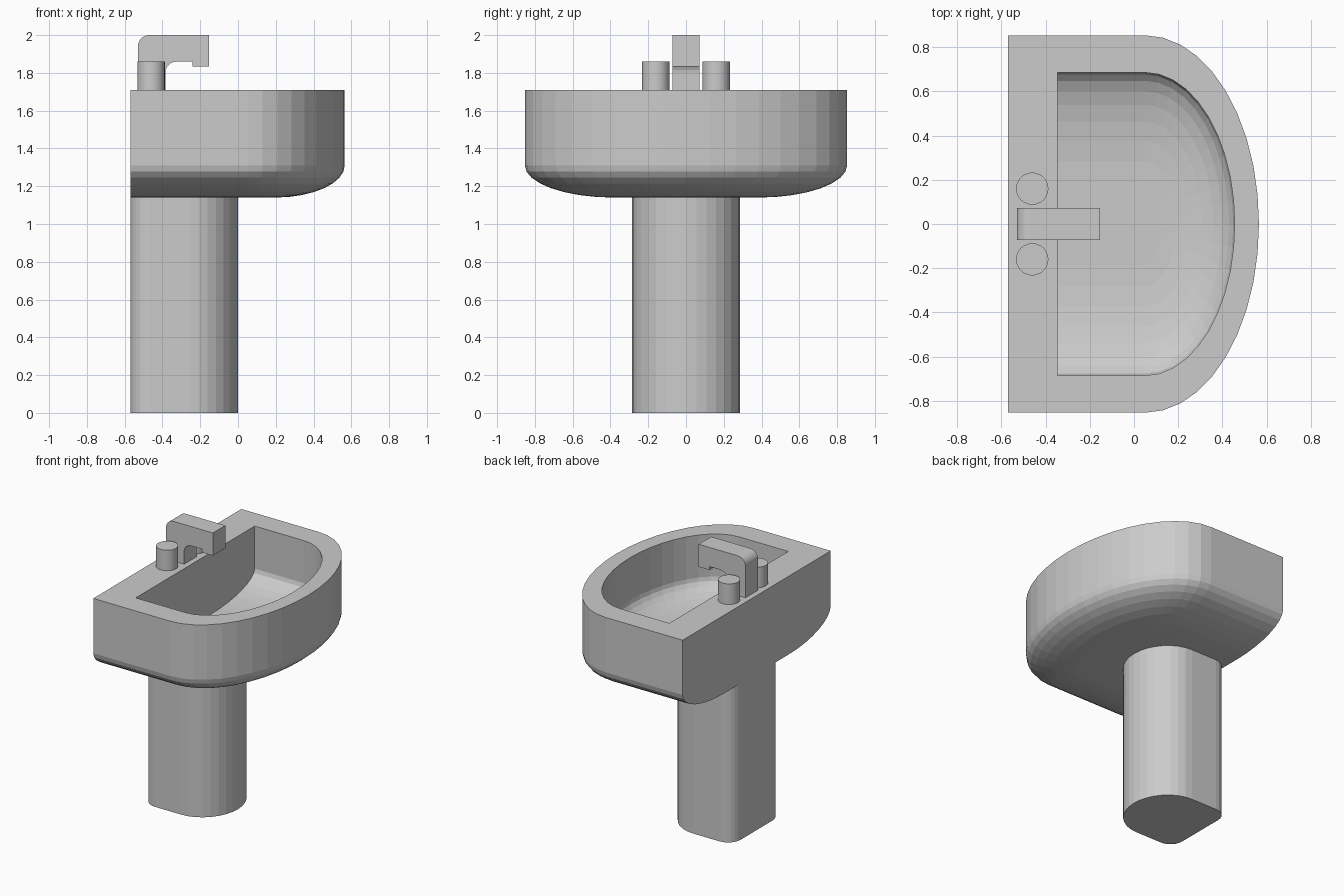
import bpy, bmesh
from math import sin, cos, pi

if "Cube" in bpy.data.objects:
    bpy.data.objects.remove(bpy.data.objects["Cube"])


def finish(bm, name):
    bmesh.ops.recalc_face_normals(bm, faces=bm.faces)
    me = bpy.data.meshes.new(name)
    bm.to_mesh(me)
    bm.free()
    ob = bpy.data.objects.new(name, me)
    bpy.context.collection.objects.link(ob)
    return ob


def arc(cx, cy, rx, ry, a0, a1, n):
    """Points on an elliptical arc, angles in half turns."""
    angles = [pi * (a0 + (a1 - a0) * i / n) for i in range(n + 1)]
    return [(cx + rx * cos(a), cy + ry * sin(a)) for a in angles]


def loft(rings, name):
    """Skin a stack of equal-length closed rings and cap both ends."""
    bm = bmesh.new()
    loops = [[bm.verts.new(p) for p in ring] for ring in rings]
    for a, b in zip(loops, loops[1:]):
        for i in range(len(a)):
            j = (i + 1) % len(a)
            bm.faces.new((a[i], a[j], b[j], b[i]))
    bm.faces.new(loops[0])
    bm.faces.new(loops[-1])
    return finish(bm, name)


# Basin: D-shaped rings from the underside, up the outside, down into the bowl
CURVE_X = 0.05


def d_ring(back, rx, ry, z):
    pts = [(back, -ry)] + arc(CURVE_X, 0, rx, ry, -0.5, 0.5, 20) + [(back, ry)]
    return [(x, y, z) for x, y in pts]


def rounded_rings(back, rx, ry, z_low, z_high, inset_x, inset_y, n=8):
    rings = []
    for i in range(n + 1):
        a = pi / 2 * i / n
        k = 1 - sin(a)
        rings.append(d_ring(back, rx - inset_x * k, ry - inset_y * k,
                            z_high - (z_high - z_low) * cos(a)))
    return rings


outer = rounded_rings(-0.57, 0.515, 0.853, 1.14, 1.31, 0.37, 0.47)
inner = rounded_rings(-0.345, 0.405, 0.685, 1.26, 1.40, 0.33, 0.50)
loft(outer + [d_ring(-0.57, 0.515, 0.853, 1.71),
              d_ring(-0.345, 0.405, 0.685, 1.71)] + inner[::-1], "basin")

# Pedestal: rounded front, small rounded corners at the back
section = (arc(-0.26, 0, 0.26, 0.285, -0.5, 0.5, 16)
           + arc(-0.47, 0.185, 0.1, 0.1, 0.5, 1.0, 6)
           + arc(-0.47, -0.185, 0.1, 0.1, 1.0, 1.5, 6))
loft([[(x, y, z) for x, y in section] for z in (0, 1.14)], "pedestal")

# Spout: side profile with rounded bend, extruded across y
profile = ([(-0.53, 1.71), (-0.385, 1.71)]
           + arc(-0.325, 1.80, 0.06, 0.06, 1.0, 0.5, 6)
           + [(-0.24, 1.86), (-0.24, 1.835), (-0.153, 1.835), (-0.153, 2.0)]
           + arc(-0.47, 1.94, 0.06, 0.06, 0.5, 1.0, 6))
loft([[(x, y, z) for x, z in profile] for y in (-0.072, 0.072)], "spout")

# Tap knobs either side of the spout
for side, y in (("left", 0.16), ("right", -0.16)):
    circle = arc(-0.46, y, 0.073, 0.073, 0, 2, 24)[:-1]
    knob = loft([[(px, py, z) for px, py in circle] for z in (1.71, 1.86)],
                side + "_tap")
    knob.data.shade_smooth()
    for f in knob.data.polygons:
        f.use_smooth = len(f.vertices) == 4
